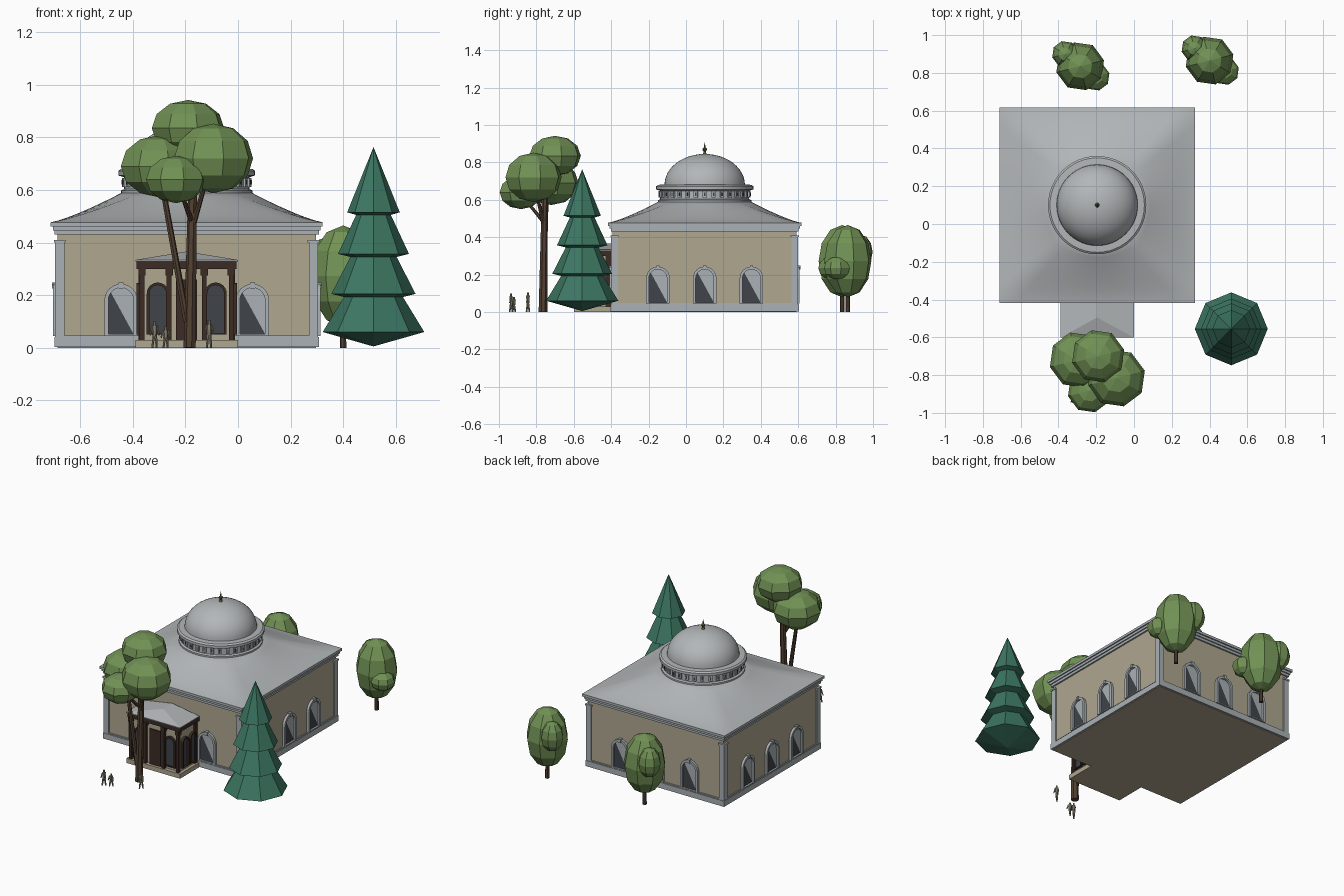
import bpy, bmesh
from math import pi, sin, cos, radians
from mathutils import Vector, Matrix

if "Cube" in bpy.data.objects:
    bpy.data.objects.remove(bpy.data.objects["Cube"])


def material(name, *rgb):
    m = bpy.data.materials.new(name)
    m.use_nodes = True
    m.diffuse_color = (*rgb, 1)
    m.node_tree.nodes["Principled BSDF"].inputs["Base Color"].default_value = (*rgb, 1)
    return m


ROOF = material("roof_grey", .45, .47, .48)
TRIM = material("trim_grey", .40, .44, .46)
WALL = material("wall_tan", .43, .385, .28)
GLASS = material("dark_glass", .05, .056, .067)
WOOD = material("dark_wood", .045, .025, .018)
BARK = material("bark", .085, .052, .032)
LEAF = material("leaf_green", .165, .285, .09)
FIR = material("fir_green", .045, .18, .12)
BRONZE = material("bronze", .10, .11, .045)
FIGURE = material("figure_beige", .27, .25, .18)

CX, CY = -.195, .1          # building centre
EYE = Matrix.Identity(4)


def finish(name, bm, mats, smooth=False, fix=True):
    if fix:
        bmesh.ops.remove_doubles(bm, verts=bm.verts, dist=1e-5)
        bmesh.ops.recalc_face_normals(bm, faces=bm.faces)
    me = bpy.data.meshes.new(name)
    bm.to_mesh(me)
    bm.free()
    for m in mats:
        me.materials.append(m)
    ob = bpy.data.objects.new(name, me)
    bpy.context.collection.objects.link(ob)
    if smooth:
        bpy.ops.object.select_all(action='DESELECT')
        ob.select_set(True)
        bpy.context.view_layer.objects.active = ob
        bpy.ops.object.shade_smooth_by_angle(angle=radians(30))
    return ob


def loft(name, rings, mat, M=EYE, caps=True, smooth=False):
    """Skin a list of equal closed rings of points."""
    bm = bmesh.new()
    rows = [[bm.verts.new(M @ Vector(p)) for p in r] for r in rings]
    n = len(rows[0])
    for a, b in zip(rows, rows[1:]):
        for i in range(n):
            j = (i + 1) % n
            bm.faces.new((a[i], a[j], b[j], b[i]))
    if caps:
        bm.faces.new(rows[0][::-1])
        bm.faces.new(rows[-1])
    return finish(name, bm, [mat], smooth)


def rect(x0, x1, y0, y1, z):
    return [(x0, y0, z), (x1, y0, z), (x1, y1, z), (x0, y1, z)]


def box(name, x0, x1, y0, y1, z0, z1, mat, M=EYE):
    return loft(name, [rect(x0, x1, y0, y1, z) for z in (z0, z1)], mat, M)


def square(name, half, z0, z1, mat):
    return box(name, CX - half, CX + half, CY - half, CY + half, z0, z1, mat)


def revolve(name, profile, segs, mat, M=EYE, smooth=False):
    rings = [[(r * cos(2 * pi * i / segs), r * sin(2 * pi * i / segs), z)
              for i in range(segs)] for r, z in profile]
    return loft(name, rings, mat, M, True, smooth)


def limb(name, p, q, r0, r1, mat, segs=7):
    p, q = Vector(p), Vector(q)
    d = q - p
    M = Matrix.Translation(p) @ d.to_track_quat('Z', 'Y').to_matrix().to_4x4()
    return revolve(name, [(r0, 0), (r1, d.length)], segs, mat, M)


def blob(name, c, r, rz):
    prof = [(max(r * sin(pi * k / 6), 1e-6), -rz * cos(pi * k / 6)) for k in range(7)]
    return revolve(name, prof, 8, LEAF, Matrix.Translation(c) @ Matrix.Rotation(.25, 4, 'Z'))


def arch(hw, z0, top, y, n=12):
    spring = top - hw
    return [(-hw, y, z0), (hw, y, z0)] + [
        (hw * cos(pi * k / n), y, spring + hw * sin(pi * k / n)) for k in range(n + 1)]


def window(name, M, hw, z0, top, rim, frame, split):
    """Arched pane in a raised surround; local -y faces outward."""
    o, i = (hw + rim, z0 - rim * .5, top + rim), (hw, z0, top)
    loft(name + "_surround", [arch(*o, .003), arch(*o, -.016), arch(*i, -.016),
                              arch(*i, .003)], frame, M, False)
    bm = bmesh.new()
    bm.faces.new([bm.verts.new(p) for p in arch(*i, -.004)])
    if split:
        # half of the pane is covered by a pale blind, cut on the diagonal
        nrm, mid = Vector((top - z0, 0, 2 * hw)), Vector((0, 0, (z0 + top) / 2))
        bmesh.ops.bisect_plane(bm, geom=bm.verts[:] + bm.edges[:] + bm.faces[:],
                               plane_co=mid, plane_no=nrm)
        for f in bm.faces:
            f.material_index = int((f.calc_center_median() - mid).dot(nrm) > 0)
    bm.transform(M)
    finish(name + "_pane", bm, [GLASS, TRIM], fix=False)
    if split:
        box(name + "_keystone", -.009, .009, -.021, .003, top - .002, top + rim + .006, frame, M)


# Main hall: floor, plinth, walls, stepped cornice
square("floor", .492, 0, .04, WALL)
square("plinth", .503, .003, .04, TRIM)
square("plinth_moulding", .498, .04, .047, TRIM)
square("walls", .492, .04, .435, WALL)
for k, (half, z0, z1) in enumerate([(.502, .43, .446), (.509, .446, .461), (.517, .461, .477)]):
    square(f"cornice_{k}", half, z0, z1, TRIM)

# Corner pilasters with caps
for sx in (-1, 1):
    for sy in (-1, 1):
        M = Matrix.Translation((CX + sx * .482, CY + sy * .482, 0))
        box("pilaster", -.018, .018, -.018, .018, .04, .4, TRIM, M)
        box("pilaster_cap", -.022, .022, -.022, .022, .4, .41, TRIM, M)

# Arched windows on four sides; the porch takes the middle of the front
for side in range(4):
    turn = Matrix.Translation((CX, CY, 0)) @ Matrix.Rotation(side * pi / 2, 4, 'Z')
    for u in (-.25, 0, .25):
        if side or u:
            window("window", turn @ Matrix.Translation((u, -.492, 0)),
                   .048, .052, .228, .015, TRIM, True)

# Swept roof blending from square eaves to the round drum
rings = []
for k in range(11):
    t = k / 10
    ring = []
    for i in range(64):
        a = 2 * pi * i / 64
        s = 1 / max(abs(cos(a)), abs(sin(a)))
        r = (1 - t) * .517 * s + t * .25
        ring.append((CX + r * cos(a), CY + r * sin(a), .477 + .111 * t ** 1.25))
    rings.append(ring)
loft("roof", rings, ROOF, smooth=True)

# Drum, dome and finial
HUB = Matrix.Translation((CX, CY, 0))
revolve("drum", [(.25, .575), (.25, .598), (.238, .603), (.238, .648), (.26, .655),
                 (.26, .672), (.25, .68), (.21, .682)], 48, ROOF, HUB, True)
for k in range(32):
    M = HUB @ Matrix.Rotation(2 * pi * k / 32, 4, 'Z')
    box("drum_block", .23, .246, -.011, .011, .612, .646, TRIM, M)
    box("drum_opening", .24, .248, -.004, .004, .62, .638, GLASS, M)
revolve("dome", [(max(.215 * cos(pi * k / 24), 1e-6), .68 + .165 * sin(pi * k / 24))
                 for k in range(13)], 48, ROOF, HUB, True)
revolve("finial", [(.014, .84), (.008, .85), (.006, .858), (.012, .866), (.012, .873),
                   (.005, .88), (.001, .906)], 10, BRONZE, HUB, True)

# Porch: base, body, beam and hipped roof
box("porch_base", -.39, 0, -.6, -.39, 0, .03, WALL)
box("porch_body", -.37, -.02, -.575, -.39, .03, .305, WALL)
box("porch_beam", -.385, -.005, -.595, -.39, .3, .328, WOOD)
ridge = [(CX, -.495, .366), (CX, -.495, .366), (CX, -.4, .366), (CX, -.4, .366)]
loft("porch_roof", [rect(-.39, 0, -.602, -.4, .328), rect(-.39, 0, -.602, -.4, .334), ridge],
     ROOF, caps=False)
for x in (-.365, -.262, -.128, -.025):
    box("porch_post", x - .009, x + .009, -.594, -.574, .025, .3, WOOD)
    box("porch_capital", x - .014, x + .014, -.598, -.57, .275, .302, WOOD)
box("porch_door", -.235, -.155, -.583, -.57, .03, .26, WOOD)
for x in (-.305, -.085):
    window("porch_window", Matrix.Translation((x, -.575, 0)), .032, .055, .238, .01, WOOD, False)
for x, turn in ((-.02, 1), (-.37, -1)):
    for y in (-.53, -.45):
        M = Matrix.Translation((x, y, 0)) @ Matrix.Rotation(turn * pi / 2, 4, 'Z')
        window("porch_side_window", M, .026, .055, .238, .008, WOOD, False)
    box("porch_corner", x - .008, x + .008, -.43, -.4, .03, .3, WOOD)

# Broad tree in front
limb("tree_trunk", (-.183, -.765, 0), (-.172, -.755, .62), .024, .017, BARK)
limb("tree_branch", (-.195, -.765, .1), (-.285, -.745, .6), .014, .011, BARK)
limb("tree_branch", (-.176, -.76, .48), (-.22, -.86, .6), .011, .007, BARK)
limb("tree_branch", (-.176, -.757, .45), (-.12, -.8, .64), .012, .008, BARK)
for c, r, rz in [((-.19, -.7, .835), .142, .107), ((-.093, -.815, .72), .155, .132),
                 ((-.3, -.72, .69), .15, .118), ((-.235, -.882, .64), .118, .09)]:
    blob("tree_crown", c, r, rz)

# Two rounded trees behind
for x, y in ((.4, .865), (-.285, .835)):
    limb("back_tree_trunk", (x, y, 0), (x, y, .2), .013, .011, BARK)
    blob("back_tree_crown", (x, y, .272), .13, .193)
    blob("back_tree_lobe", (x + .082, y - .055, .235), .075, .062)
    blob("back_tree_lobe", (x - .08, y + .065, .32), .07, .095)

# Tiered conifer
revolve("conifer", [(1e-6, .763), (.1, .515), (.066, .505), (.135, .357), (.088, .345),
                    (.16, .205), (.112, .193), (.193, .06), (1e-6, .005)],
        8, FIR, Matrix.Translation((.515, -.555, 0)))

# Visitors
for x, y, h in ((-.317, -.935, .1), (-.275, -.92, .08), (-.11, -.845, .105)):
    for s in (-1, 1):
        limb("visitor_leg", (x + s * .008, y + s * .008, 0), (x + s * .004, y, h * .5),
             .004, .006, FIGURE, 6)
        limb("visitor_arm", (x + s * .011, y, h * .8), (x + s * .017, y - .008, h * .48),
             .004, .003, FIGURE, 6)
    limb("visitor_body", (x, y, h * .46), (x, y, h * .84), .008, .012, FIGURE, 6)
    limb("visitor_head", (x, y, h * .84), (x, y, h), .006, .006, FIGURE, 6)
